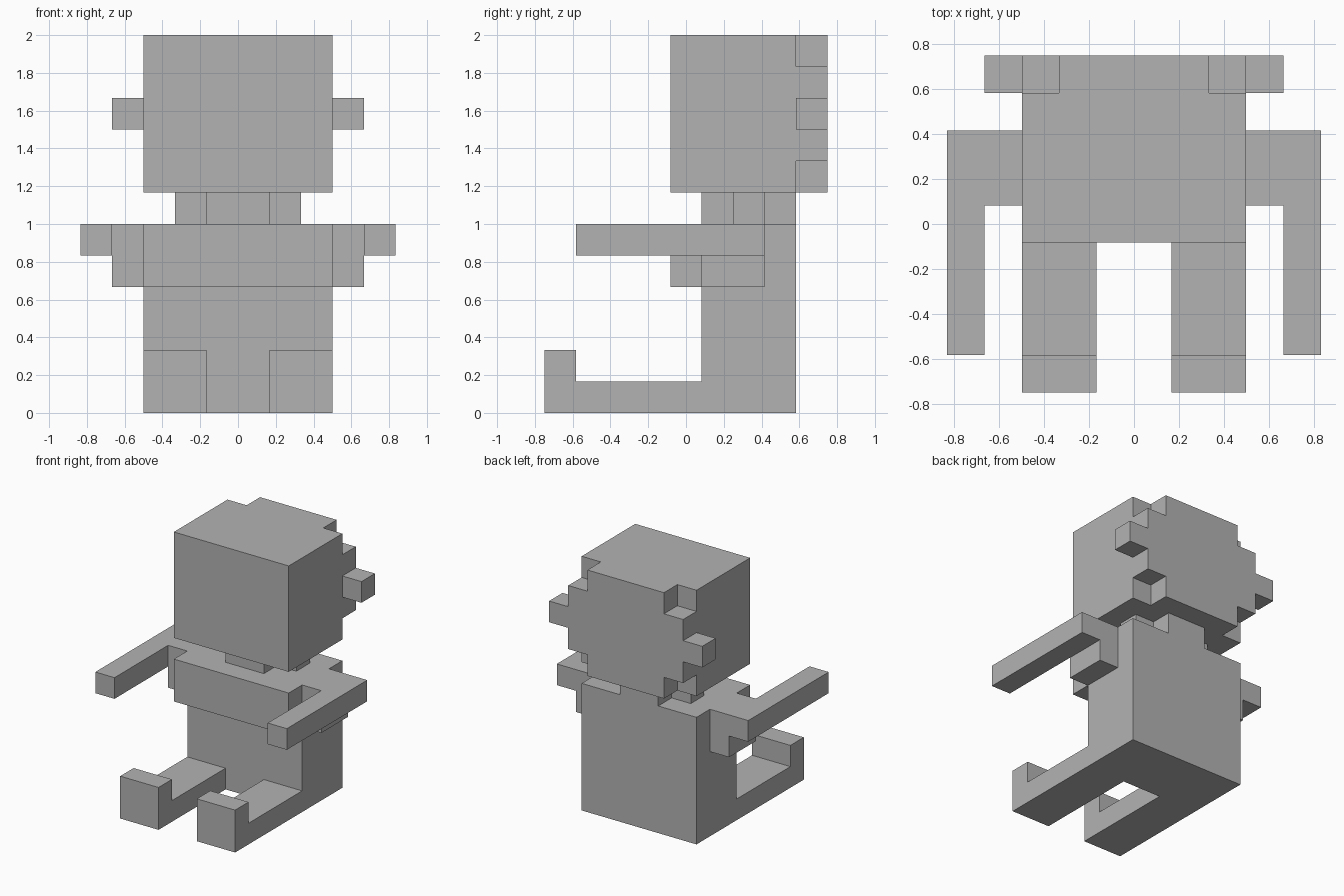
import bpy
import bmesh
from mathutils import Vector

cube = bpy.data.objects.get("Cube")
if cube:
    bpy.data.objects.remove(cube, do_unlink=True)

U = 1 / 6          # one block of the blocky figure
DEPTH = 4.5        # half of the figure's depth, in blocks

grey = bpy.data.materials.new("plain grey")
grey.use_nodes = True
colour = (0.45, 0.45, 0.45, 1)
grey.diffuse_color = colour
grey.node_tree.nodes["Principled BSDF"].inputs["Base Color"].default_value = colour


def prism(name, outline, axis, start, end):
    """Extrude a 2D outline along an axis; units are blocks, y counts from the front."""
    def place(a, b):
        c = [a, b]
        c.insert(axis, start)
        return Vector((c[0], c[1] - DEPTH, c[2])) * U

    bm = bmesh.new()
    face = bm.faces.new([bm.verts.new(place(a, b)) for a, b in outline])
    out = bmesh.ops.extrude_face_region(bm, geom=[face])
    move = Vector((0, 0, 0))
    move[axis] = (end - start) * U
    verts = [g for g in out["geom"] if isinstance(g, bmesh.types.BMVert)]
    bmesh.ops.translate(bm, vec=move, verts=verts)
    bmesh.ops.recalc_face_normals(bm, faces=bm.faces)
    mesh = bpy.data.meshes.new(name)
    bm.to_mesh(mesh)
    bm.free()
    mesh.materials.append(grey)
    obj = bpy.data.objects.new(name, mesh)
    bpy.context.collection.objects.link(obj)
    return obj


def box(name, x, y, z):
    return prism(name, [(x[0], y[0]), (x[1], y[0]), (x[1], y[1]), (x[0], y[1])], 2, *z)


def notched(x, low, high):
    """Rectangle outline with a one-block notch in each corner."""
    i = x - 1
    return [(-i, low), (i, low), (i, low + 1), (x, low + 1), (x, high - 1), (i, high - 1),
            (i, high), (-i, high), (-i, high - 1), (-x, high - 1), (-x, low + 1), (-i, low + 1)]


# Head with a notched back layer
box("head", (-3, 3), (4, 8), (7, 12))
prism("head_back", notched(3, 7, 12), 1, 8, 9)

# Neck, torso and chest
prism("neck", notched(2, 5, 8), 2, 6, 7)
box("torso", (-3, 3), (5, 8), (0, 6))
box("chest", (-3, 3), (4, 5), (4, 6))

# Paired parts
for side, s in (("left", 1), ("right", -1)):
    box(side + "_ear", (3 * s, 4 * s), (8, 9), (9, 10))
    arm = [(3, 5), (4, 5), (4, 1), (5, 1), (5, 7), (3, 7)]
    prism(side + "_arm", [(x * s, y) for x, y in arm], 2, 5, 6)
    box(side + "_armpit", (3 * s, 4 * s), (5, 7), (4, 5))
    leg = [(0, 0), (5, 0), (5, 1), (1, 1), (1, 2), (0, 2)]
    prism(side + "_leg", leg, 0, s, 3 * s)
